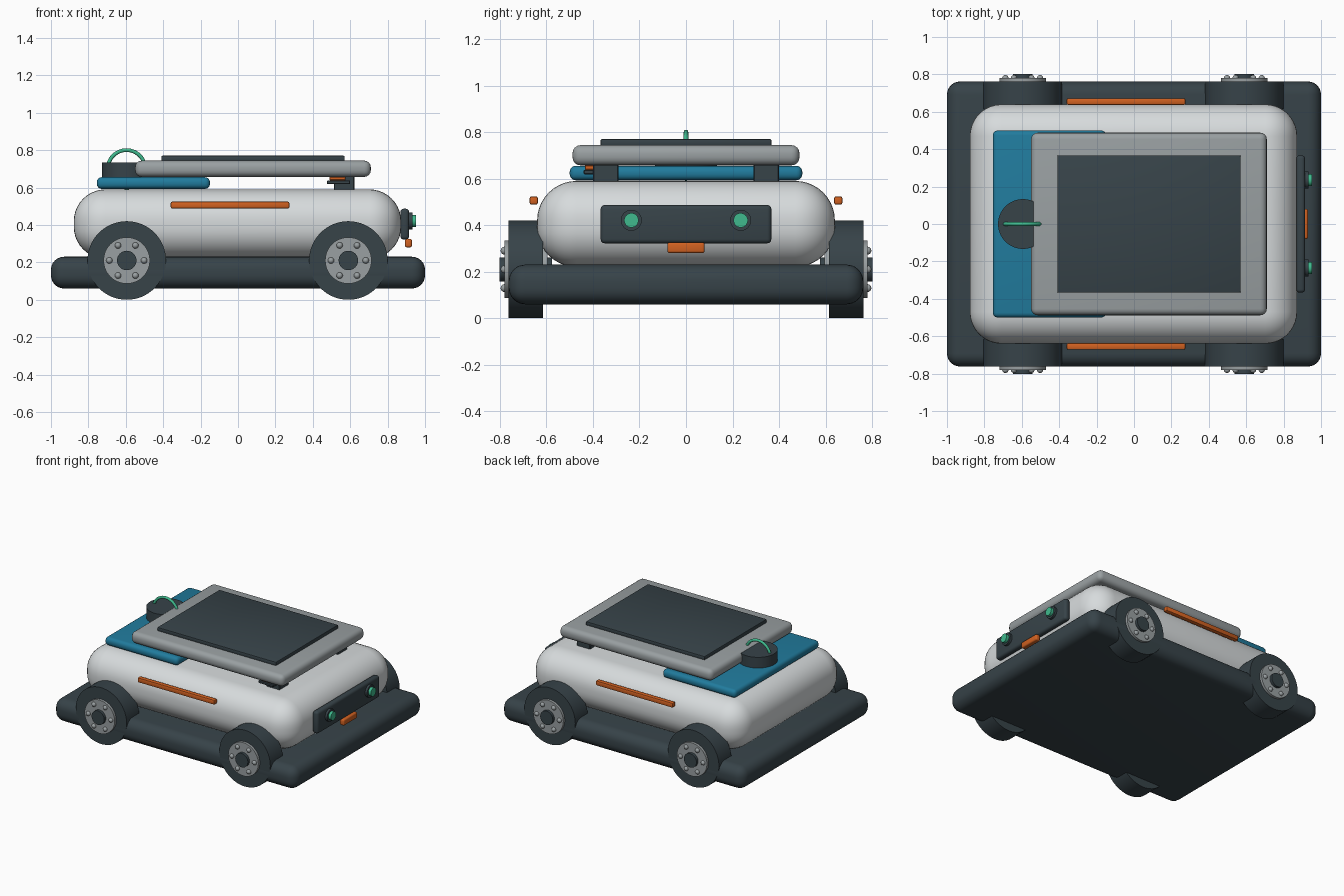
import bpy
import bmesh
import math
from mathutils import Matrix, Vector

cube = bpy.data.objects.get("Cube")
if cube:
    bpy.data.objects.remove(cube, do_unlink=True)


def material(name, color):
    mat = bpy.data.materials.new(name)
    mat.use_nodes = True
    mat.diffuse_color = (*color, 1)
    bsdf = next(n for n in mat.node_tree.nodes if n.type == 'BSDF_PRINCIPLED')
    bsdf.inputs["Base Color"].default_value = (*color, 1)
    return mat


SLATE = material("dark slate", (0.038, 0.056, 0.066))
WHITE = material("off white", (0.68, 0.71, 0.72))
GRAY = material("mid gray", (0.32, 0.35, 0.36))
BLUE = material("blue", (0.015, 0.20, 0.34))
ORANGE = material("orange", (0.64, 0.12, 0.015))
GREEN = material("green", (0.05, 0.49, 0.27))


def finish(bm, name, mat):
    """Turn a bmesh into a smooth-shaded object with one material."""
    bmesh.ops.recalc_face_normals(bm, faces=bm.faces)
    mesh = bpy.data.meshes.new(name)
    bm.to_mesh(mesh)
    bm.free()
    mesh.materials.append(mat)
    obj = bpy.data.objects.new(name, mesh)
    bpy.context.collection.objects.link(obj)
    bpy.ops.object.select_all(action='DESELECT')
    obj.select_set(True)
    bpy.context.view_layer.objects.active = obj
    bpy.ops.object.shade_smooth_by_angle(angle=math.radians(35))


def box(name, mat, xs, ys, zs, bevel, segments=4):
    """Rounded box given by its extents on each axis."""
    bm = bmesh.new()
    spans = (xs, ys, zs)
    center = Vector([(a + b) / 2 for a, b in spans])
    size = Vector([b - a for a, b in spans])
    bmesh.ops.create_cube(bm, size=1, matrix=Matrix.Translation(center) @ Matrix.Diagonal(size).to_4x4())
    bmesh.ops.bevel(bm, geom=bm.edges[:], offset=bevel, segments=segments,
                    profile=0.5, affect='EDGES', clamp_overlap=True)
    finish(bm, name, mat)


def cylinder(name, mat, center, radius, depth, axis, sides=48):
    bm = bmesh.new()
    turn = Vector((0, 0, 1)).rotation_difference(Vector(axis)).to_matrix().to_4x4()
    bmesh.ops.create_cone(bm, cap_ends=True, segments=sides, radius1=radius, radius2=radius,
                          depth=depth, matrix=Matrix.Translation(center) @ turn)
    finish(bm, name, mat)


# Chassis and body
box("base_bumper", SLATE, (-1, 1), (-0.762, 0.762), (0.06, 0.23), 0.07, 6)
box("body_shell", WHITE, (-0.878, 0.872), (-0.64, 0.64), (0.22, 0.59), 0.17, 10)

# Four wheels, each with hub, cap and ring of bolts on both faces
for end, x in (("left", 0.59), ("right", -0.595)):
    for side, sign in (("front", -1), ("back", 1)):
        tag = f"{side}_{end}"
        center = Vector((x, sign * 0.688, 0.21))
        cylinder(f"tyre_{tag}", SLATE, center, 0.21, 0.148, (0, 1, 0), 64)
        cylinder(f"hub_{tag}", GRAY, center, 0.124, 0.185, (0, 1, 0))
        cylinder(f"hub_cap_{tag}", SLATE, center, 0.052, 0.226, (0, 1, 0), 32)
        bm = bmesh.new()
        for face in (-1, 1):
            for i in range(6):
                a = math.tau * i / 6
                spot = center + Vector((0.093 * math.cos(a), face * 0.092, 0.093 * math.sin(a)))
                bmesh.ops.create_uvsphere(bm, u_segments=12, v_segments=8, radius=0.017,
                                          matrix=Matrix.Translation(spot))
        finish(bm, f"hub_bolts_{tag}", GRAY)

# Orange strips along both long sides
for side, sign in (("front", -1), ("back", 1)):
    ys = sorted((sign * 0.637, sign * 0.672))
    box(f"side_strip_{side}", ORANGE, (-0.36, 0.275), ys, (0.488, 0.524), 0.008, 2)

# Top deck: blue plate, raised panel and dark screen
box("deck_plate", BLUE, (-0.755, -0.15), (-0.5, 0.5), (0.593, 0.655), 0.026)
box("top_panel", GRAY, (-0.55, 0.71), (-0.488, 0.488), (0.657, 0.744), 0.035)
box("panel_screen", SLATE, (-0.41, 0.57), (-0.367, 0.367), (0.74, 0.77), 0.006, 2)

# Brackets holding the panel, with a latch beside one of them
for side, y in (("front", -0.345), ("back", 0.345)):
    box(f"panel_bracket_{side}", SLATE, (0.512, 0.622), (y - 0.055, y + 0.055), (0.57, 0.665), 0.004, 1)
box("latch_plate", SLATE, (0.475, 0.6), (-0.44, -0.31), (0.618, 0.638), 0.004, 1)
box("latch_pad", ORANGE, (0.488, 0.575), (-0.435, -0.31), (0.638, 0.658), 0.004, 1)

# Round sensor turret with a green hoop
cylinder("turret", SLATE, (-0.594, 0, 0.692), 0.133, 0.086, (0, 0, 1), 64)
bpy.ops.mesh.primitive_torus_add(major_segments=48, minor_segments=12, major_radius=0.1,
                                 minor_radius=0.01, location=(-0.596, 0, 0.70),
                                 rotation=(math.pi / 2, 0, 0))
hoop = bpy.context.object
hoop.name = "turret_hoop"
hoop.data.materials.append(GREEN)
bpy.ops.object.shade_smooth()

# Face plate with two lamp eyes and an orange button
box("face_plate", SLATE, (0.868, 0.915), (-0.367, 0.367), (0.322, 0.487), 0.018, 3)
for side, y in (("front", -0.235), ("back", 0.235)):
    cylinder(f"eye_rim_{side}", SLATE, (0.915, y, 0.421), 0.045, 0.034, (1, 0, 0))
    cylinder(f"eye_lamp_{side}", GREEN, (0.93, y, 0.421), 0.031, 0.046, (1, 0, 0), 32)
box("face_button", ORANGE, (0.893, 0.93), (-0.08, 0.08), (0.28, 0.326), 0.01, 3)
